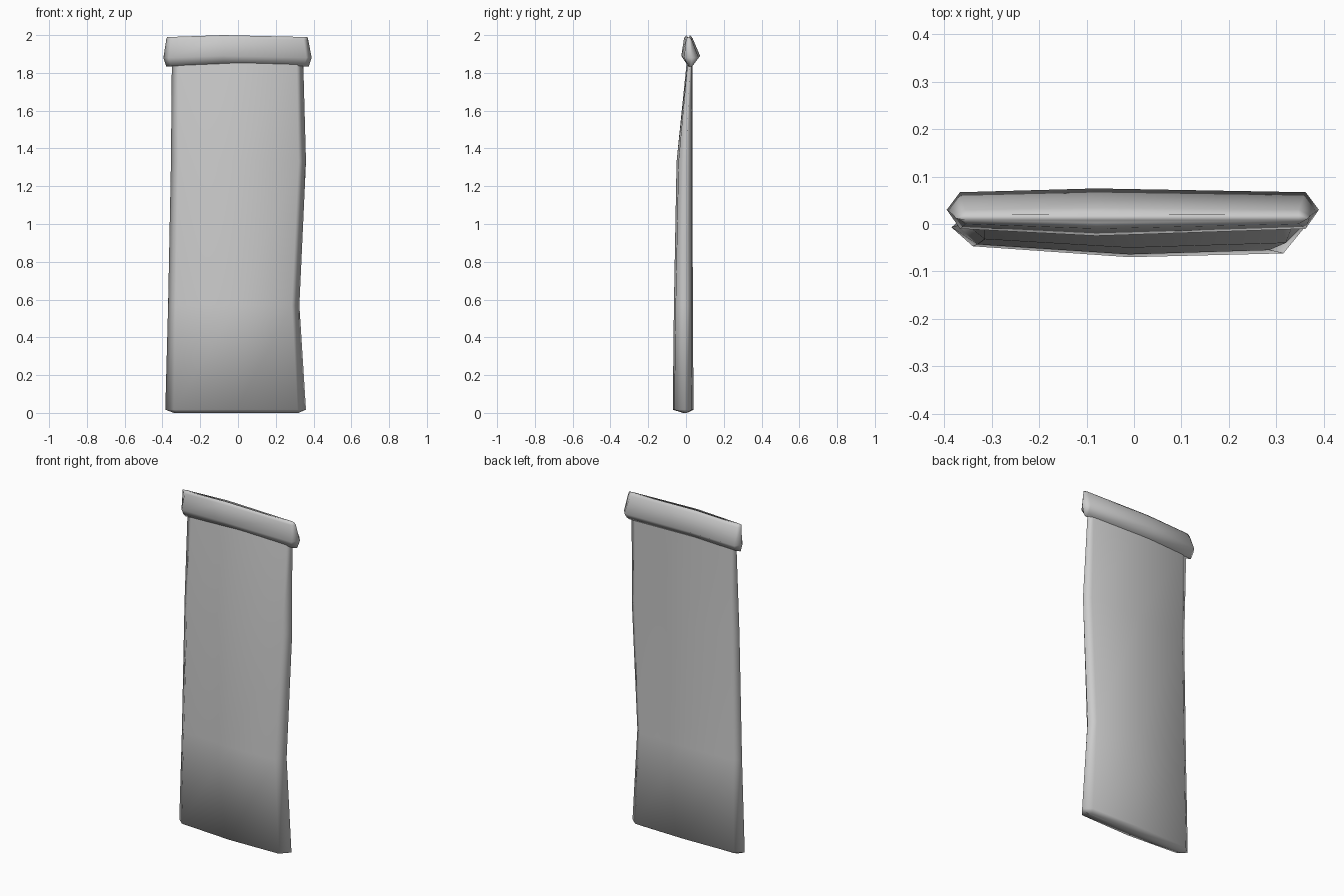
import bpy
import bmesh

if "Cube" in bpy.data.objects:
    bpy.data.objects.remove(bpy.data.objects["Cube"], do_unlink=True)

grey = bpy.data.materials.new("plain grey")
grey.use_nodes = True
grey.diffuse_color = (0.6, 0.6, 0.6, 1)
grey.node_tree.nodes["Principled BSDF"].inputs["Base Color"].default_value = (0.6, 0.6, 0.6, 1)


def outline(z, left, right, inset, front, edge, back, mid, lift):
    """Eight-sided plan: two pointed side edges, slightly bowed front and back."""
    fl, fm, fr = front
    bow = (back - fm) * 0.08
    return [(left, edge, z), (left + inset, fl, z), (mid, fm, z + lift),
            (right - inset, fr, z), (right, edge, z),
            (right - inset, back - bow, z), (mid, back, z + lift),
            (left + inset, back - bow, z)]


def loft(name, levels, mid, lift, close_top):
    bm = bmesh.new()
    rings = [[bm.verts.new(p) for p in outline(*lv, mid, lift)] for lv in levels]
    for low, high in zip(rings, rings[1:]):
        for i in range(len(low)):
            j = (i + 1) % len(low)
            bm.faces.new((low[i], low[j], high[j], high[i]))
    bm.faces.new(rings[0][::-1])
    if close_top:
        bm.faces.new(rings[-1])
    for f in bm.faces:
        f.smooth = True
    mesh = bpy.data.meshes.new(name)
    bm.to_mesh(mesh)
    bm.free()
    mesh.materials.append(grey)
    obj = bpy.data.objects.new(name, mesh)
    bpy.context.collection.objects.link(obj)


# Hanging panel: wavy right edge, thinning toward the top
loft("hanging_panel", [
    (0.0, -0.34, 0.32, 0.02, (-0.01, -0.015, -0.012), -0.005, 0.005),
    (0.017, -0.385, 0.36, 0.045, (-0.047, -0.07, -0.062), -0.007, 0.04),
    (0.57, -0.37, 0.325, 0.04, (-0.043, -0.064, -0.055), -0.003, 0.036),
    (1.33, -0.355, 0.36, 0.04, (-0.032, -0.05, -0.04), 0.0, 0.035),
    (1.87, -0.35, 0.345, 0.035, (0.012, 0.005, 0.01), 0.022, 0.035),
], -0.01, 0.0, False)

# Top rail: wedge section with pointed ends
loft("top_rail", [
    (1.835, -0.38, 0.375, 0.025, (0.012, 0.008, 0.012), 0.025, 0.035),
    (1.88, -0.395, 0.39, 0.028, (-0.01, -0.025, -0.01), 0.03, 0.075),
    (1.975, -0.38, 0.372, 0.025, (0.0, -0.01, 0.0), 0.018, 0.034),
    (1.99, -0.376, 0.368, 0.02, (0.008, 0.003, 0.008), 0.012, 0.02),
], -0.08, 0.01, True)
